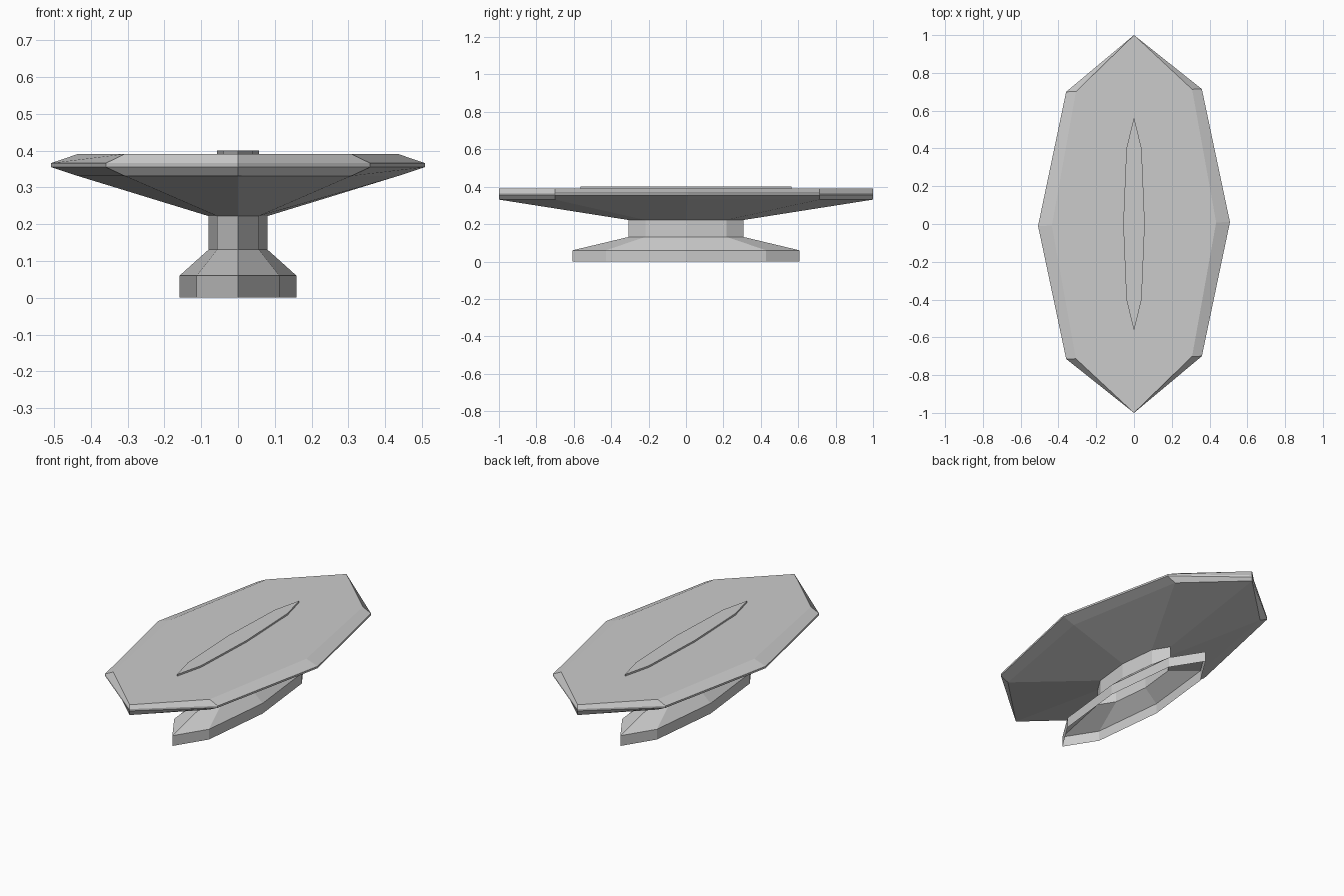
import bpy, bmesh
from math import sin, cos, pi

if "Cube" in bpy.data.objects:
    bpy.data.objects.remove(bpy.data.objects["Cube"])

def loft(name, rings, cap_top=False, skew=0.0):
    """Eight-sided shell through rings of (half width x, half length y, z, skew)."""
    bm = bmesh.new()
    loops = []
    for rx, ry, z, skew in rings:
        loop = []
        for i in range(8):
            x, y = rx * cos(i * pi / 4), ry * sin(i * pi / 4)
            loop.append(bm.verts.new((x, y + skew * x, z)))
        loops.append(loop)
    for a, b in zip(loops, loops[1:]):
        for i in range(8):
            j = (i + 1) % 8
            bm.faces.new((a[i], a[j], b[j], b[i]))
    if cap_top:
        bm.faces.new(loops[-1])
    mesh = bpy.data.meshes.new(name)
    bm.to_mesh(mesh)
    bm.free()
    obj = bpy.data.objects.new(name, mesh)
    bpy.context.collection.objects.link(obj)
    return obj

S = 0.02  # slight skew of the table rim

# Hollow foot and column, open underneath
loft("pedestal", [(0.159, 0.606, 0, 0), (0.159, 0.606, 0.06, 0),
                  (0.08, 0.308, 0.131, 0), (0.08, 0.308, 0.222, 0)])

# Flared underside, bevelled rim and flat top
loft("table_top", [(0.08, 0.308, 0.222, 0), (0.435, 1.0, 0.331, S),
                   (0.508, 1.0, 0.355, S), (0.508, 1.0, 0.366, S),
                   (0.435, 1.0, 0.391, S)], cap_top=True)

# Thin raised strip on the top
loft("center_inlay", [(0.057, 0.565, 0.391, 0), (0.057, 0.565, 0.401, 0)],
     cap_top=True)
